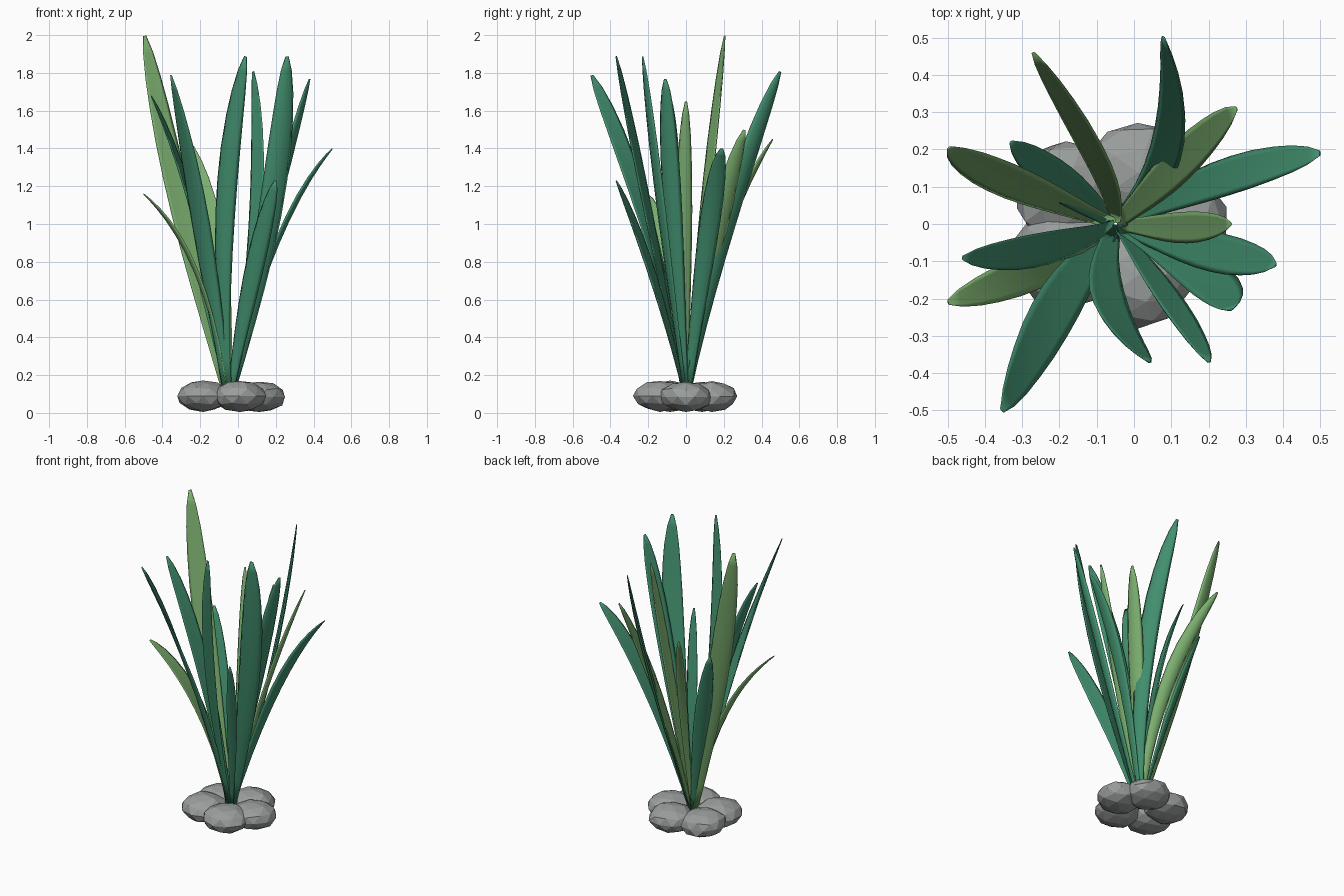
import bpy, bmesh, math, random
from mathutils import Vector

if "Cube" in bpy.data.objects:
    bpy.data.objects.remove(bpy.data.objects["Cube"])

random.seed(4)

def material(name, rgb):
    m = bpy.data.materials.new(name)
    m.diffuse_color = (*rgb, 1)
    m.use_nodes = True
    m.node_tree.nodes["Principled BSDF"].inputs["Base Color"].default_value = m.diffuse_color
    return m

DARK = material("deep_green", (0.055, 0.28, 0.16))
LIGHT = material("pale_green", (0.20, 0.43, 0.16))
STONE = material("stone_grey", (0.32, 0.34, 0.33))

# Blade outline: (position along the blade, share of full width)
OUTLINE = [(0, .34), (.1, .46), (.2, .60), (.3, .75), (.4, .88), (.5, .97), (.6, 1),
           (.7, .97), (.8, .85), (.88, .69), (.95, .45), (.998, .14)]
SIDES = 8

def leaf(name, tip, mid, face_angle, mat, width, twist=0):
    """Thin, slightly cupped blade swept along a curve through base, mid and tip."""
    tip, mid = Vector(tip), Vector(mid)
    out = Vector((mid.x + .05, mid.y, 0)).normalized()
    base = Vector((-.05, 0, .08)) + out * .006
    ctrl = 2 * mid - .5 * (base + tip)
    bm = bmesh.new()
    rings = []
    for t, share in OUTLINE:
        a = math.radians(face_angle + twist * (1 - t))
        flat = Vector((math.cos(a), math.sin(a), 0))
        p = (1 - t) ** 2 * base + 2 * t * (1 - t) * ctrl + t * t * tip
        d = (2 * (1 - t) * (ctrl - base) + 2 * t * (tip - ctrl)).normalized()
        w = (flat - d * flat.dot(d)).normalized()
        n = d.cross(w)
        if n.dot(out) < 0:
            n = -n
        hw, ht, cup = width / 2 * share, .009 * max(share, .3), .012 * share
        ring = []
        for k in range(SIDES):
            c, s = math.cos(k * math.tau / SIDES), math.sin(k * math.tau / SIDES)
            ring.append(bm.verts.new(p + w * hw * c + n * (ht * s + cup * (.5 - c * c))))
        rings.append(ring)
    for r, s in zip(rings, rings[1:]):
        for k in range(SIDES):
            j = (k + 1) % SIDES
            bm.faces.new((r[k], r[j], s[j], s[k]))
    bm.faces.new(rings[0][::-1])
    bm.faces.new(rings[-1])
    bmesh.ops.recalc_face_normals(bm, faces=bm.faces)
    for f in bm.faces:
        f.smooth = True
    me = bpy.data.meshes.new(name)
    bm.to_mesh(me)
    bm.free()
    me.materials.append(mat)
    bpy.context.collection.objects.link(bpy.data.objects.new(name, me))

# Leaves: tip, mid point, direction of the flat side, colour, width, twist
LEAVES = [
    ((.08, .50, 1.81), (.095, .22, 1.00), -55, DARK, .12),
    ((-.27, .46, 1.45), (-.10, .18, .85), -20, LIGHT, .09),
    ((.275, .31, 1.50), (.10, .14, .85), 106, LIGHT, .11),
    ((.50, .19, 1.40), (.205, .11, .90), 80, DARK, .11),
    ((.26, .00, 1.65), (.12, -.01, .90), 88, LIGHT, .085),
    ((.38, -.11, 1.77), (.19, -.07, 1.05), 65, DARK, .11),
    ((.26, -.23, 1.89), (.17, -.13, 1.05), 18, DARK, .135),
    ((.20, -.37, 1.23), (.07, -.17, .70), -22, DARK, .105),
    ((.04, -.37, 1.89), (-.07, -.20, 1.05), -22, DARK, .115),
    ((-.355, -.50, 1.79), (-.20, -.21, 1.00), -65, DARK, .13, 50),
    ((-.50, -.21, 1.16), (-.22, -.10, .75), 96, LIGHT, .11),
    ((-.46, -.09, 1.68), (-.22, -.06, 1.00), 73, DARK, .10),
    ((-.495, .205, 2.00), (-.295, .10, 1.05), 22, LIGHT, .13),
    ((-.33, .22, 1.27), (-.18, .10, .70), 42, DARK, .10),
]
for i, args in enumerate(LEAVES, 1):
    leaf(f"leaf_{i}", *args)

# Ring of five flattened faceted stones, wider across the ring than along it
for i in range(5):
    a = i * math.tau / 5
    x = .148 * math.cos(a)
    if i in (2, 3):          # the two left stones sit further out
        x -= .03
    bpy.ops.mesh.primitive_ico_sphere_add(
        subdivisions=2, radius=1, location=(-.035 + x, .145 * math.sin(a), 0))
    stone = bpy.context.object
    stone.name = f"stone_{i + 1}"
    stone.data.materials.append(STONE)
    for v in stone.data.vertices:
        v.co *= random.uniform(.94, 1.03)
        v.co = Vector((v.co.x * .140, v.co.y * .145, v.co.z * .083))
    stone.rotation_euler.z = a
    # rest the stone on the ground plane
    stone.location.z = .005 - min(v.co.z for v in stone.data.vertices)
